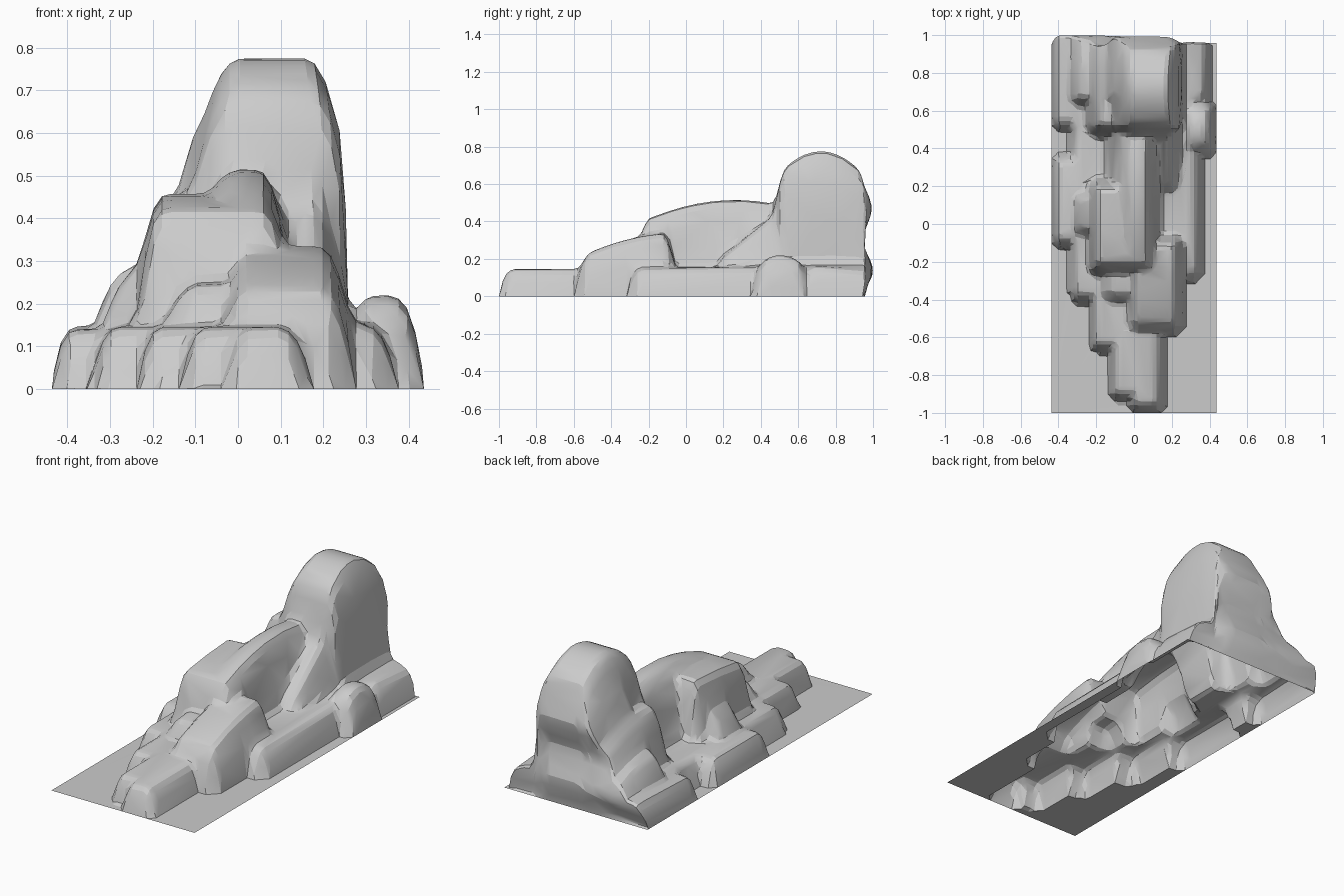
import bpy, bmesh
from math import sqrt, sin, cos, pi, hypot

if "Cube" in bpy.data.objects:
    bpy.data.objects.remove(bpy.data.objects["Cube"])

masses = []

def mass(left, right, front, back, z_front, z_back, arch=0, slope=.06):
    # rounded rock block: footprint, crest line with an arch, width of left slope
    masses.append((left, right, front, back, z_front, z_back, arch, slope))

# Low ledge stepping back along the left, from the nose at the front
mass(-.03, .17, -1, 1, .145, .15)
for i in range(3):
    mass(-.13 - .105 * i, .12, -.94 + .26 * i, 1, .145, .15, 0, .05)
mass(-.437, -.2, -.13, .37, .14, .14, 0, .05)
mass(-.437, -.2, .49, 1, .13, .15, 0, .05)

# Right ledge with its boulder
mass(.05, .37, -.31, 1, .15, .165)
mass(.25, .437, .35, .66, .14, .14, .08)
mass(.2, .41, .62, 1, .17, .14)

# Front tier
mass(-.04, .27, -.59, -.06, .2, .34, .03)
mass(-.19, .14, -.43, .24, .24, .28, 0, .1)

# Middle tier
mass(-.24, .13, -.27, .24, .41, .46, .01)
mass(-.15, .13, -.27, .6, .38, .46, .09, .15)
mass(-.33, -.1, -.08, .18, .28, .28, 0, .1)

# Peak, its foot ramp and the shoulders stepping down to the left
mass(0, .25, .13, .55, .16, .5)
mass(-.14, .25, .45, 1, .6, .59, .18, .14)
for left, front, z in ((-.35, .61, .28), (-.25, .46, .45), (-.15, .48, .52), (-.17, .61, .63)):
    mass(left, .2, front, 1, z, z * .75, z * .1, .1)

def height(x, y):
    top = 0
    for l, r, f, b, z0, z1, arch, slope in masses:
        dx = min((x - l) / slope, (r - x) / .075, 1)
        dy = min((y - f) / .08, 1)
        if b < 1:
            dy = min(dy, (b - y) / .06)
        if dx > 0 and dy > 0:
            out = min(1, hypot(1 - dx, 1 - dy))
            t = (y - f) / (b - f)
            crest = z0 + (z1 - z0) * t + 4 * arch * t * (1 - t)
            top = max(top, crest * sqrt(1 - out ** 2))
    return top

def back_y(x, z):
    # outline of the back wall: bulges at the foot and high up, undercut between
    s = min(1, max(0, (.25 - x) / .1))
    return .953 + .017 * s + (.01 + .02 * s) * cos(2 * pi * (z - .14) / .33)

# Terrain grid
bm = bmesh.new()
W, NX, NY, NW = .436, 44, 96, 12
rows = []
for j in range(NY + 1):
    y = -1 + 1.925 * j / NY
    xs = [-W + 2 * W * i / NX for i in range(NX + 1)]
    rows.append([bm.verts.new((x, y, height(x, y))) for x in xs])

# Back wall from the last row down to the ground
edge = [(v.co.x, height(v.co.x, .955)) for v in rows[-1]]
for k in range(NW + 1):
    f = 1 - k / NW
    rows.append([bm.verts.new((x, back_y(x, h * f), h * f)) for x, h in edge])
for v in rows[-1]:
    v.co.y = .957

# Side walls where the rock reaches the borders
for r in rows:
    a, b = r[0].co, r[-1].co
    r.insert(0, bm.verts.new((a.x, a.y, 0)))
    r.append(bm.verts.new((b.x, b.y, 0)))
for a, b in zip(rows, rows[1:]):
    for i in range(len(a) - 1):
        bm.faces.new((a[i], a[i + 1], b[i + 1], b[i]))

# Weathering, with the ground kept flat
rock_verts = [v for v in bm.verts if not v.is_boundary and v.co.z > .01]
for _ in range(3):
    bmesh.ops.smooth_vert(bm, verts=rock_verts, factor=.35,
                          use_axis_x=True, use_axis_y=True, use_axis_z=True)
# Undercut on the right flank of the peak
for v in bm.verts:
    if v.co.y > .5 and v.co.x > .14 and v.co.z > .3:
        v.co.x += .022 * sin(pi * min(1, (v.co.z - .3) / .47))
bmesh.ops.remove_doubles(bm, verts=bm.verts, dist=.0005)
bmesh.ops.recalc_face_normals(bm, faces=bm.faces)
bm.normal_update()
if sum(f.normal.z * f.calc_area() for f in bm.faces) < 0:
    bmesh.ops.reverse_faces(bm, faces=bm.faces)

me = bpy.data.meshes.new("rock_outcrop")
bm.to_mesh(me)
bm.free()
rock = bpy.data.objects.new("rock_outcrop", me)
bpy.context.collection.objects.link(rock)

# Faceted low-poly surface
dec = rock.modifiers.new("facets", 'DECIMATE')
dec.ratio = .2
bpy.context.view_layer.objects.active = rock
rock.select_set(True)
bpy.ops.object.modifier_apply(modifier="facets")
bpy.ops.object.shade_smooth_by_angle(angle=.3)
